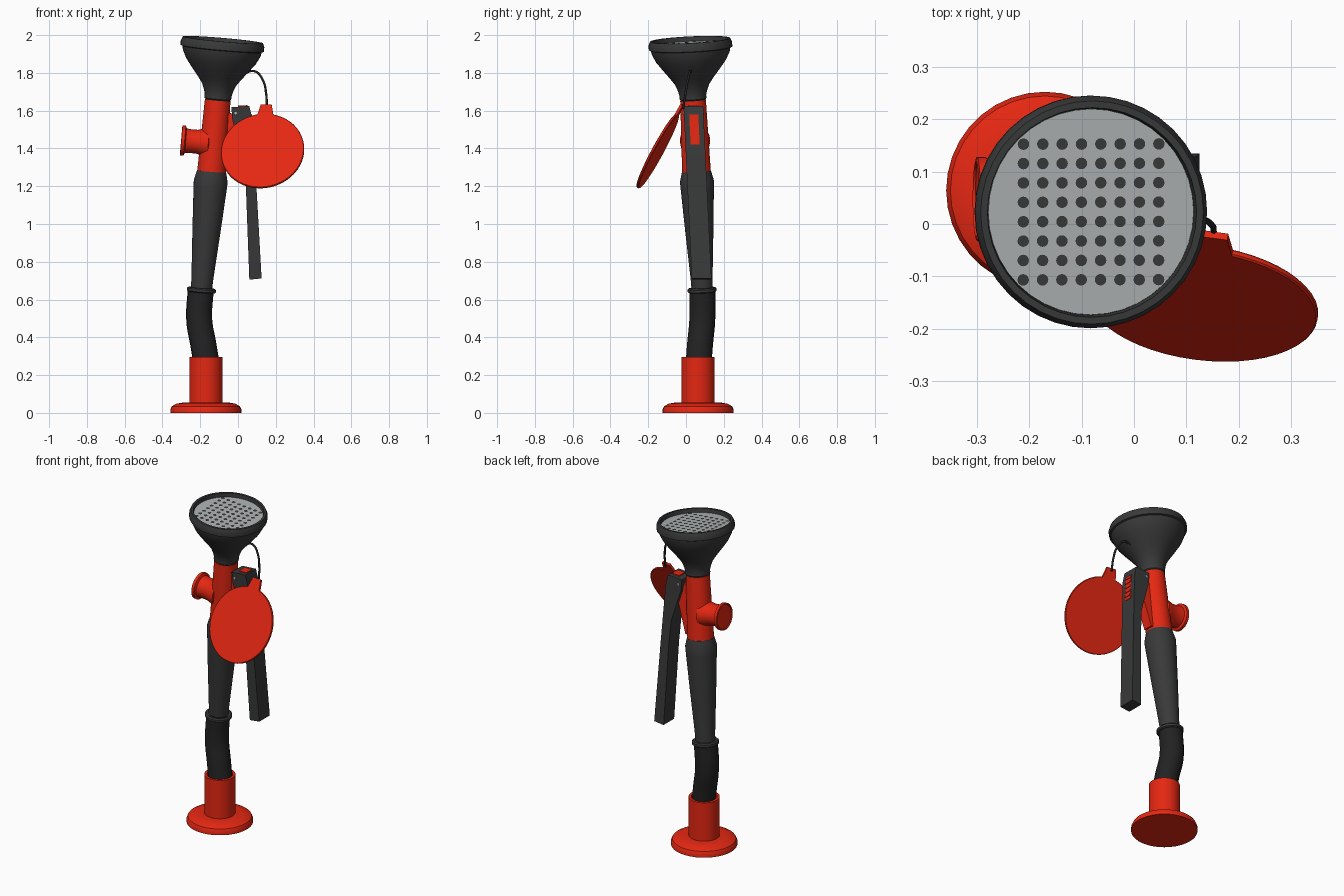
import bpy, bmesh, math
from mathutils import Vector, Matrix

if "Cube" in bpy.data.objects:
    bpy.data.objects.remove(bpy.data.objects["Cube"])


def material(name, rgb):
    m = bpy.data.materials.new(name)
    m.diffuse_color = (*rgb, 1)
    m.use_nodes = True
    m.node_tree.nodes["Principled BSDF"].inputs["Base Color"].default_value = m.diffuse_color
    return m


RED = material("red_plastic", (0.78, 0.02, 0.006))
GREY = material("dark_grey_plastic", (0.04, 0.041, 0.041))
BLACK = material("black_rubber", (0.016, 0.016, 0.016))
LIGHT = material("light_grey_plate", (0.42, 0.44, 0.44))


def finish(name, bm, mat, angle=35):
    bmesh.ops.recalc_face_normals(bm, faces=bm.faces)
    me = bpy.data.meshes.new(name)
    bm.to_mesh(me)
    bm.free()
    me.materials.append(mat)
    for p in me.polygons:
        p.use_smooth = True
    me.set_sharp_from_angle(angle=math.radians(angle))
    ob = bpy.data.objects.new(name, me)
    bpy.context.collection.objects.link(ob)
    return ob


def frame(origin, direction):
    q = Vector((0, 0, 1)).rotation_difference(Vector(direction).normalized())
    return Matrix.Translation(origin) @ q.to_matrix().to_4x4()


def lathe(name, profile, mat, mtx, seg=36):
    """Revolve (radius, height) points about local z."""
    bm = bmesh.new()
    vs = [bm.verts.new((r, 0, h)) for r, h in profile]
    es = [bm.edges.new(p) for p in zip(vs, vs[1:])]
    bmesh.ops.spin(bm, geom=vs + es, cent=(0, 0, 0), axis=(0, 0, 1),
                   angle=2 * math.pi, steps=seg)
    bmesh.ops.remove_doubles(bm, verts=bm.verts, dist=1e-5)
    bm.transform(mtx)
    return finish(name, bm, mat)


def extrude(name, outline, half, mat, place):
    """Prism from a 2D outline; place(a, b, side) gives the 3D point."""
    bm = bmesh.new()
    ends = [[bm.verts.new(place(a, b, s * half)) for a, b in outline] for s in (-1, 1)]
    for ring in ends:
        bm.faces.new(ring)
    n = len(outline)
    for i in range(n):
        j = (i + 1) % n
        bm.faces.new((ends[0][i], ends[0][j], ends[1][j], ends[1][i]))
    return finish(name, bm, mat, 20)


def tube(name, points, radius, mat):
    cu = bpy.data.curves.new(name, 'CURVE')
    cu.dimensions = '3D'
    cu.bevel_depth, cu.bevel_resolution, cu.use_fill_caps = radius, 5, True
    sp = cu.splines.new('BEZIER')
    sp.bezier_points.add(len(points) - 1)
    for bp, p in zip(sp.bezier_points, points):
        bp.co = p
        bp.handle_left_type = bp.handle_right_type = 'AUTO'
    cu.materials.append(mat)
    ob = bpy.data.objects.new(name, cu)
    bpy.context.collection.objects.link(ob)


# Foot and hose
lathe("foot", [(0, 0), (.188, 0), (.188, .018), (.18, .035), (.155, .049), (.12, .055),
               (.088, .056), (.088, .295), (.073, .295), (.073, .25), (0, .25)],
      RED, Matrix.Translation((-.17, .064, 0)))
tube("hose", [(-.197, .087, .66), (-.205, .086, .49), (-.183, .074, .36), (-.165, .066, .25)],
     .069, BLACK)

# Tilted main axis for handle, body and sprayer head
start, top = Vector((-.193, .085, .66)), Vector((-.08, .022, 1.975))
axis = frame(start, top - start)
L = (top - start).length
lathe("hose_collar", [(0, -.022), (.07, -.022), (.077, -.017), (.077, -.004), (.07, .002),
                      (0, .002)], GREY, axis)
lathe("handle", [(0, -.01), (.056, -.01), (.058, .05), (.075, .31), (.088, .53), (.09, .57),
                 (.077, .622), (0, .622)], GREY, axis)
lathe("valve_body", [(0, .615), (.076, .615), (.068, 1.0), (0, 1.0)], RED, axis)
lathe("sprayer_head", [(0, .99), (.066, .99), (.066, 1.003), (.071, 1.008), (.071, 1.025),
                       (.077, 1.05), (.09, 1.083), (.115, 1.118), (.15, 1.162), (.185, 1.208),
                       (.206, 1.25), (.211, 1.272), (.221, 1.276), (.222, 1.3), (.213, L),
                       (.2, L), (.197, L - .027), (0, L - .027)], GREY, axis, 40)
lathe("spray_plate", [(0, L - .03), (.1965, L - .03), (.1965, L - .024), (0, L - .024)],
      LIGHT, axis, 40)

# Grid of spray holes
bm = bmesh.new()
for i in range(8):
    for j in range(8):
        spot = Matrix.Translation(((i - 3.5) * .037, (j - 3.5) * .037, L - .0225))
        bmesh.ops.create_circle(bm, cap_ends=True, segments=16, radius=.011, matrix=axis @ spot)
finish("spray_holes", bm, GREY)

# Side outlet with flange
lathe("side_outlet", [(0, 0), (.078, .03), (.07, .065), (.063, .09), (.063, .13), (.066, .15),
                      (.08, .156), (.08, .173), (.072, .175), (.07, .17), (0, .17)], RED,
      frame((-.127, .048, 1.428), (-1, 0, .086)))


# Trigger lever, bracket and button, leaning with the handle
def lean(x, z, s):
    return (x, .04 + (1.6 - z) * .048 + s, z)


extrude("bracket", [(-.12, 1.6), (0, 1.58), (.01, 1.5), (-.055, 1.285), (-.13, 1.285)],
        .03, RED, lean)
extrude("lever", [(.06, 1.625), (.075, 1.56), (.098, 1.19), (.125, .712), (.06, .705),
                  (.042, 1.19), (.03, 1.35), (-.03, 1.55), (-.035, 1.618)], .052, GREY, lean)
extrude("lever_lock", [(.06, 1.58), (.075, 1.58), (.087, 1.42), (.06, 1.42)], .024, RED, lean)
extrude("lever_lock_top", [(0, 1.61), (0, 1.627), (.05, 1.629), (.05, 1.61)], .028, RED, lean)
for k in range(5):
    z = 1.44 + k * .03
    x = .084 - (z - 1.44) * .075
    extrude("lock_rib", [(x - .01, z), (x + .006, z), (x + .005, z + .012), (x - .01, z + .012)],
            .022, RED, lean)
lathe("pivot_pin", [(0, 0), (.007, 0), (.007, .11), (0, .11)], LIGHT,
      frame((-.013, -.015, 1.587), (0, 1, 0)), 12)

# Hanging lid with tab
c = Vector((.13, -.15, 1.386))
n = Vector((-.13, -1, .54)).normalized()
u = Vector((.02, .13, .245))
u = (u - n * u.dot(n)).normalized()
s = u.cross(n)
lathe("lid", [(0, -.007), (.219, -.007), (.222, -.004), (.222, .004), (.219, .007), (0, .007)],
      RED, frame(c, n), 48)
extrude("lid_tab", [(-.046, .2), (.046, .2), (.029, .277), (-.029, .277)], .007, RED,
        lambda a, b, d: c + s * a + u * b + n * d)

# Tether from head to lid
tube("tether", [(.02, .027, 1.775), (.05, .025, 1.803), (.09, .022, 1.808), (.13, .01, 1.765),
                (.149, -.003, 1.69), (.152, -.015, 1.61)], .006, BLACK)
